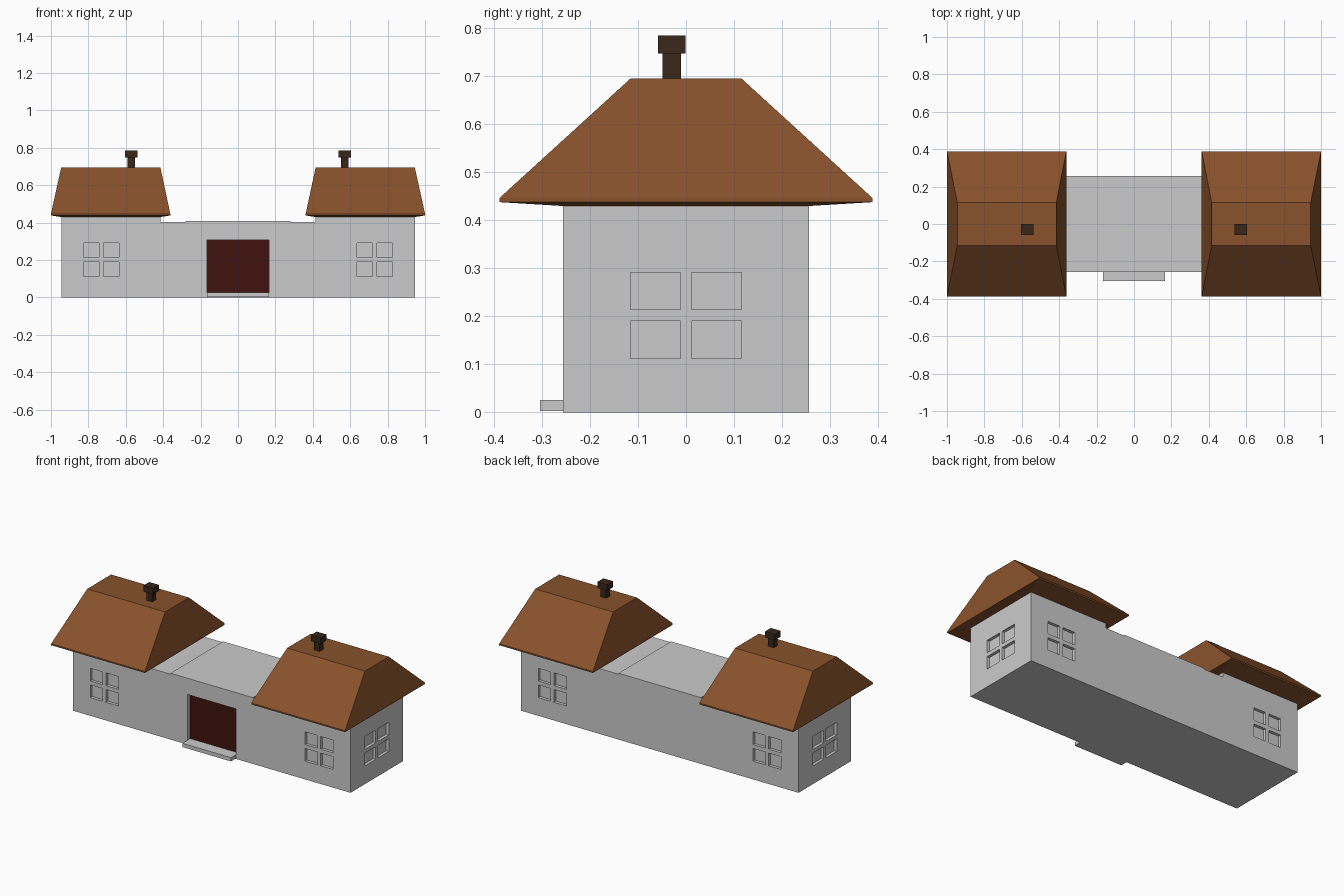
import bpy, bmesh

if "Cube" in bpy.data.objects:
    bpy.data.objects.remove(bpy.data.objects["Cube"])


def material(name, rgb):
    m = bpy.data.materials.new(name)
    m.diffuse_color = (*rgb, 1)
    m.use_nodes = True
    m.node_tree.nodes["Principled BSDF"].inputs["Base Color"].default_value = m.diffuse_color
    return m


def finish(name, bm, mat=None):
    bmesh.ops.recalc_face_normals(bm, faces=bm.faces)
    me = bpy.data.meshes.new(name)
    bm.to_mesh(me)
    bm.free()
    ob = bpy.data.objects.new(name, me)
    bpy.context.collection.objects.link(ob)
    if mat:
        me.materials.append(mat)
    return ob


def add_tiers(bm, tiers):
    """Stack rectangles (x0, x1, y0, y1, z) into one closed solid."""
    rings = [[bm.verts.new(p) for p in
              ((x0, y0, z), (x1, y0, z), (x1, y1, z), (x0, y1, z))]
             for x0, x1, y0, y1, z in tiers]
    for a, b in zip(rings, rings[1:]):
        for i in range(4):
            j = (i + 1) % 4
            bm.faces.new((a[i], a[j], b[j], b[i]))
    bm.faces.new(rings[0][::-1])
    bm.faces.new(rings[-1])


def add_box(bm, x0, x1, y0, y1, z0, z1):
    add_tiers(bm, [(x0, x1, y0, y1, z0), (x0, x1, y0, y1, z1)])


roof_mat = material("roof_brown", (0.25, 0.085, 0.025))
chimney_mat = material("chimney_brown", (0.04, 0.02, 0.01))
door_mat = material("door_red", (0.05, 0.006, 0.004))

W, D = 0.945, 0.256      # wall half width and half depth
RECESS = 0.018           # window depth
DOOR_RECESS = 0.03

# Walls: stepped front profile extruded front to back
half = [(W, 0), (W, 0.435), (0.415, 0.435), (0.415, 0.402),
        (0.28, 0.402), (0.28, 0.408)]
profile = half + [(-x, z) for x, z in reversed(half)]
bm = bmesh.new()
face = bm.faces.new([bm.verts.new((x, -D, z)) for x, z in profile])
out = bmesh.ops.extrude_face_region(bm, geom=[face])
bmesh.ops.translate(bm, vec=(0, 2 * D, 0),
                    verts=[v for v in out["geom"] if isinstance(v, bmesh.types.BMVert)])
walls = finish("walls", bm)

# Cutter for the window panes and the doorway
bm = bmesh.new()
for z0, z1 in ((0.112, 0.19), (0.214, 0.292)):
    for s in (-1, 1):
        for x0, x1 in ((0.635, 0.719), (0.742, 0.826)):
            xa, xb = sorted((s * x0, s * x1))
            add_box(bm, xa, xb, -D - 0.05, -D + RECESS, z0, z1)
            add_box(bm, xa, xb, D - RECESS, D + 0.05, z0, z1)
        for y0, y1 in ((-0.116, -0.011), (0.011, 0.116)):
            xa, xb = sorted((s * (W - RECESS), s * (W + 0.05)))
            add_box(bm, xa, xb, y0, y1, z0, z1)
add_box(bm, -0.165, 0.165, -D - 0.05, -D + DOOR_RECESS, 0.026, 0.308)
cutter = finish("opening_cutter", bm)
cutter.hide_render = True
cutter.hide_viewport = True
cut = walls.modifiers.new("openings", "BOOLEAN")
cut.operation = "DIFFERENCE"
cut.solver = "EXACT"
cut.object = cutter

# Door panel and doorstep
bm = bmesh.new()
add_box(bm, -0.165, 0.165, -D + DOOR_RECESS - 0.003, -D + DOOR_RECESS + 0.003, 0.026, 0.308)
finish("door", bm, door_mat)
bm = bmesh.new()
add_box(bm, -0.165, 0.165, -0.304, -D, 0.003, 0.026)
finish("doorstep", bm)

# Roofs and chimneys at both ends
for side, s in (("left", -1), ("right", 1)):
    def span(a, b):
        return sorted((s * a, s * b))

    bm = bmesh.new()
    add_tiers(bm, [(*span(0.415, W), -D, D, 0.43),
                   (*span(0.362, 1.0), -0.388, 0.388, 0.438),
                   (*span(0.362, 1.0), -0.388, 0.388, 0.447),
                   (*span(0.415, W), -0.116, 0.116, 0.695)])
    finish(side + "_roof", bm, roof_mat)

    bm = bmesh.new()
    stack, cap = span(0.55, 0.59), span(0.537, 0.603)
    add_tiers(bm, [(*stack, -0.049, -0.010, 0.69),
                   (*stack, -0.049, -0.010, 0.748),
                   (*cap, -0.058, -0.001, 0.748),
                   (*cap, -0.058, -0.001, 0.785)])
    finish(side + "_chimney", bm, chimney_mat)
